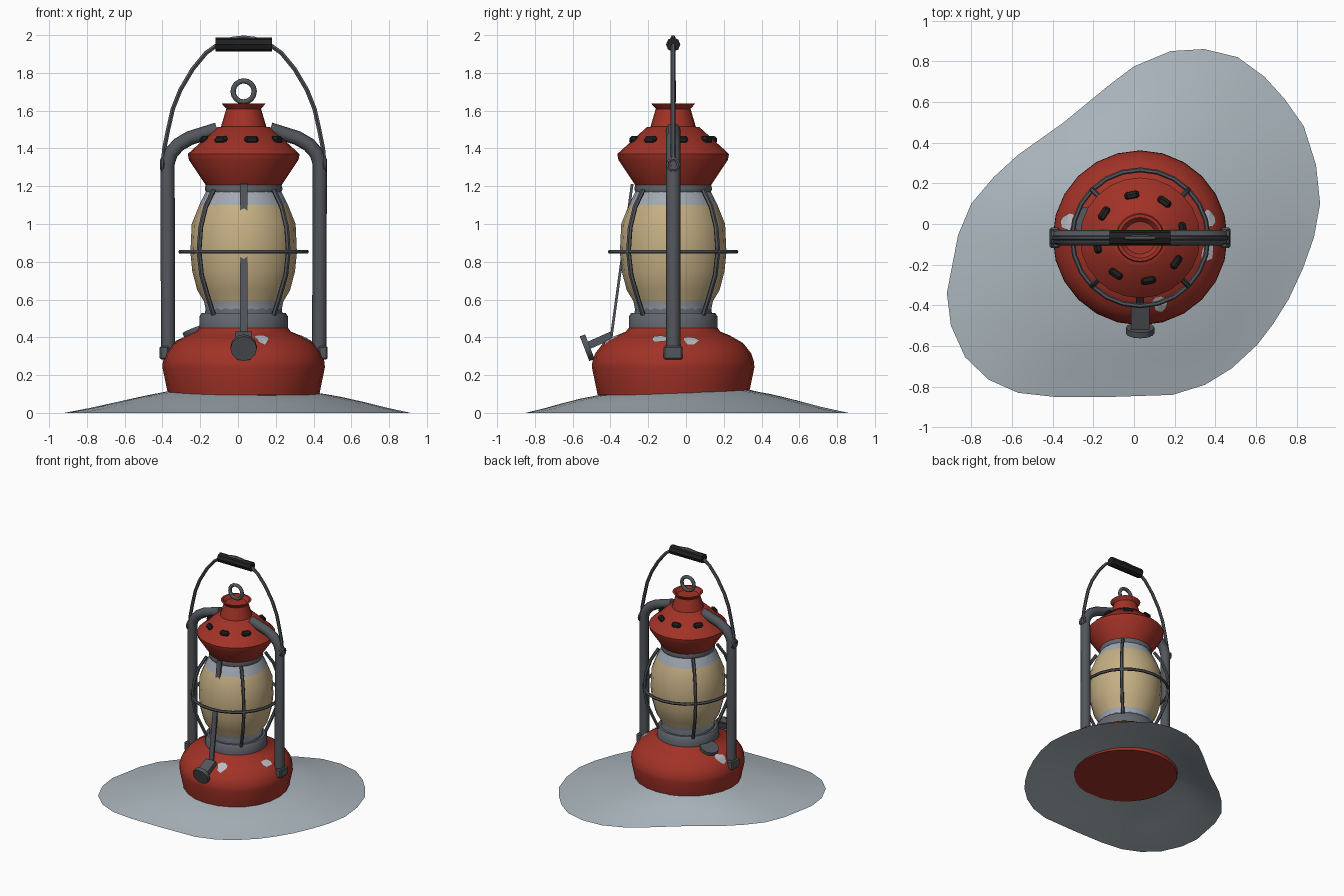
import bpy, bmesh, math, random
from mathutils import Vector, Matrix

random.seed(4)
cube = bpy.data.objects.get("Cube")
if cube:
    bpy.data.objects.remove(cube)

AXIS = Vector((0.03, -0.068, 0))  # centre line of the lantern


def material(name, r, g, b):
    m = bpy.data.materials.new(name)
    m.use_nodes = True
    m.diffuse_color = (r, g, b, 1)
    bsdf = next(n for n in m.node_tree.nodes if n.type == 'BSDF_PRINCIPLED')
    bsdf.inputs["Base Color"].default_value = (r, g, b, 1)
    return m


RED = material("red_paint", 0.36, 0.032, 0.02)
METAL = material("dark_metal", 0.085, 0.092, 0.105)
COLLAR = material("collar_metal", 0.125, 0.135, 0.155)
BLACK = material("black_rubber", 0.015, 0.015, 0.016)
AMBER = material("amber_glass", 0.56, 0.43, 0.23)
FROST = material("frosted_glass", 0.36, 0.40, 0.45)
CHIP = material("bare_chip", 0.48, 0.51, 0.54)
GROUND = material("pale_ground", 0.40, 0.46, 0.50)


def polar(r, a, z):
    return Vector((r * math.cos(a), r * math.sin(a), z))


def finish(obj, mats, angle=None):
    for m in mats:
        obj.data.materials.append(m)
    if angle:
        bpy.ops.object.select_all(action='DESELECT')
        obj.select_set(True)
        bpy.context.view_layer.objects.active = obj
        bpy.ops.object.shade_smooth_by_angle(angle=math.radians(angle))
    return obj


def from_bmesh(name, bm, mats, angle=None, loc=AXIS):
    me = bpy.data.meshes.new(name)
    bm.to_mesh(me)
    bm.free()
    obj = bpy.data.objects.new(name, me)
    bpy.context.collection.objects.link(obj)
    obj.location = loc
    return finish(obj, mats, angle)


def lathe(name, profile, mats, segs=24, angle=35):
    """Revolve (radius, z) points around the centre line."""
    bm = bmesh.new()
    rings = [[bm.verts.new(polar(max(r, 0.0001), math.tau * i / segs, z)) for i in range(segs)]
             for r, z in profile]
    for low, high in zip(rings, rings[1:]):
        for i in range(segs):
            j = (i + 1) % segs
            bm.faces.new((low[i], low[j], high[j], high[i]))
    return from_bmesh(name, bm, mats, angle)


def tube(name, points, radius, mat, sides=8, angle=None, cyclic=False):
    cu = bpy.data.curves.new(name, 'CURVE')
    cu.dimensions = '3D'
    cu.bevel_depth = radius
    cu.bevel_resolution = (sides - 4) // 2
    cu.use_fill_caps = True
    sp = cu.splines.new('POLY')
    sp.points.add(len(points) - 1)
    for p, co in zip(sp.points, points):
        p.co = (*co, 1)
    sp.use_cyclic_u = cyclic
    tmp = bpy.data.objects.new(name + "_path", cu)
    bpy.context.collection.objects.link(tmp)
    deps = bpy.context.evaluated_depsgraph_get()
    me = bpy.data.meshes.new_from_object(tmp.evaluated_get(deps))
    bpy.data.objects.remove(tmp)
    me.name = name
    obj = bpy.data.objects.new(name, me)
    bpy.context.collection.objects.link(obj)
    obj.location = AXIS
    return finish(obj, [mat], angle)


def disc(name, loc, axis, radius, depth, mat, sides=12):
    bm = bmesh.new()
    rot = Vector(axis).to_track_quat('Z', 'Y').to_matrix().to_4x4()
    bmesh.ops.create_cone(bm, cap_ends=True, segments=sides, radius1=radius, radius2=radius,
                          depth=depth, matrix=Matrix.Translation(loc) @ rot)
    return from_bmesh(name, bm, [mat], 40)


def block(name, loc, size, rot, mat, bevel=0.0):
    bm = bmesh.new()
    bmesh.ops.create_cube(bm, size=1, matrix=Matrix.Diagonal((*size, 1)))
    if bevel:
        bmesh.ops.bevel(bm, geom=bm.edges[:], offset=bevel, segments=1, affect='EDGES')
    bm.transform(Matrix.Translation(loc) @ rot)
    return from_bmesh(name, bm, [mat])


def circle(radius, z, n):
    return [polar(radius, math.tau * i / n, z) for i in range(n)]


# Mound of ground around the foot of the lantern
OUTLINE = [(.345, .86), (.18, .85), (0, .775), (-.12, .685), (-.345, .5), (-.57, .34), (-.69, .23),
           (-.8, .1), (-.865, -.055), (-.92, -.34), (-.9, -.5), (-.83, -.655), (-.715, -.765),
           (-.57, -.83), (-.39, -.85), (-.11, -.85), (.19, -.84), (.35, -.79), (.48, -.71),
           (.605, -.595), (.685, -.49), (.76, -.37), (.83, -.22), (.885, -.065), (.915, .1),
           (.895, .29), (.835, .48), (.74, .615), (.64, .725), (.51, .82)]
bm = bmesh.new()
rows = []
for t, h in ((0, 1), (.25, .8), (.5, .54), (.75, .25), (1, 0)):
    row = []
    for x, y in OUTLINE:
        edge = Vector((x, y, 0))
        d = edge - AXIS
        a = math.atan2(d.y, d.x)
        p = (AXIS + polar(0.395, a, 0)).lerp(edge, t)
        p.z = h * (0.109 + 0.015 * math.sin(a) - 0.005 * math.cos(a))
        row.append(bm.verts.new(p))
    rows.append(row)
for inner, outer in zip(rows, rows[1:]):
    for i in range(len(OUTLINE)):
        j = (i + 1) % len(OUTLINE)
        bm.faces.new((inner[i], outer[i], outer[j], inner[j]))
from_bmesh("ground_mound", bm, [GROUND], 60, Vector())

# Fuel tank, collars and hood
TANK = [(0, .095), (.4, .095), (.407, .13), (.43, .24), (.428, .27), (.413, .315), (.37, .37),
        (.3, .41), (.25, .43), (.235, .45), (0, .45)]
lathe("fuel_tank", TANK, [RED])
lathe("lower_collar", [(.2, .44), (.235, .45), (.235, .51), (.222, .53), (.205, .53), (.2, .56), (.18, .56)],
      [COLLAR])
lathe("upper_collar", [(.18, 1.165), (.2, 1.17), (.206, 1.185), (.2, 1.212), (.15, 1.212)], [COLLAR])
lathe("hood", [(0, 1.205), (.2, 1.205), (.29, 1.34), (.296, 1.37), (.28, 1.385), (.14, 1.512), (.12, 1.515),
               (.092, 1.61), (.116, 1.637), (.1, 1.637), (.08, 1.612), (0, 1.612)], [RED])

# Glass globe with frosted rims
globe = lathe("glass_globe", [(.198, .53), (.21, .59), (.246, .65), (.272, .75), (.282, .85), (.275, 1.0),
                              (.235, 1.1), (.195, 1.18)], [AMBER, FROST], 20, 50)
for f in globe.data.polygons:
    f.material_index = int(not 0.59 < f.center.z < 1.1)

# Wire cage
tube("cage_ring", circle(.334, .853, 24), .012, METAL, 6, 50, True)
for k in range(4):
    a = math.radians(45 + 90 * k)
    path = [polar(r, a, z) for r, z in ((.225, .52), (.27, .62), (.315, .73), (.334, .853), (.322, .98),
                                        (.285, 1.09), (.225, 1.18))]
    tube(f"cage_bar_{k + 1}", path, .013, METAL, 6, 50)

# Vents around the hood
for k in range(8):
    a = math.radians(11 + 45 * k)
    tilt = Matrix.Rotation(a, 4, 'Z') @ Matrix.Rotation(math.radians(42), 4, 'Y')
    block(f"vent_{k + 1}", polar(.213, a, 1.447), (.042, .072, .035), tilt, BLACK, .012)

# Side tubes, feet and handle pivots, mirrored
for side, s in (("left", 1), ("right", -1)):
    path = [(s * x, 0, z) for x, z in ((.4, .31), (.403, 1.32), (.385, 1.375), (.345, 1.42),
                                       (.285, 1.455), (.14, 1.5))]
    tube(f"side_tube_{side}", path, .038, METAL)
    block(f"tube_foot_{side}", (s * .42, 0, .318), (.05, .1, .072), Matrix(), METAL, .008)
    loop = [(s * .43, p.x, 1.315 + p.y) for p in circle(.028, 0, 10)]
    tube(f"handle_pivot_{side}", loop, .012, METAL, 6, 50, True)

# Carrying handle and its grip
half = [(.428, 1.31), (.42, 1.4), (.4, 1.5), (.375, 1.61), (.335, 1.71), (.27, 1.82), (.2, 1.905),
        (.13, 1.955), (.06, 1.98)]
arc = [(x, 0, z) for x, z in half]
arc += [(0, 0, 1.987)] + [(-x, 0, z) for x, _, z in reversed(arc)]
tube("carrying_handle", arc, .013, METAL, 6, 50)
disc("handle_grip", (0, 0, 1.95), (1, 0, 0), .038, .3, BLACK, 8)

# Ring on top of the chimney
tube("top_ring", [(p.x, 0, 1.702 + p.y) for p in circle(.056, 0, 16)], .014, METAL, 8, 50, True)

# Wick knob, shaft and lever at the front
disc("wick_knob", (0, -.455, .345), (0, -.93, -.36), .07, .03, METAL)
block("knob_shaft", (0, -.385, .385), (.09, .13, .04), Matrix.Rotation(math.radians(24), 4, 'X'), METAL)
low, high = Vector((0, -.328, .4)), Vector((0, -.217, 1.212))
lean = (high - low).to_track_quat('Z', 'Y').to_matrix().to_4x4()
block("wick_lever", (low + high) / 2, (.04, .014, (high - low).length), lean, METAL)

# Filler cap on the tank shoulder
disc("filler_cap", (-.25, .08, .43), (-.35, .1, .93), .073, .035, METAL, 14)


def shoulder(r):
    """Height of the tank shoulder at a radius."""
    pts = TANK[5:9]
    for (r1, z1), (r2, z2) in zip(pts, pts[1:]):
        if r >= r2:
            return z1 + (z2 - z1) * (r1 - r) / (r1 - r2)
    return pts[-1][1]


# Chipped paint on the shoulder
for k, (deg, r) in enumerate(((17, .352), (-11, .338), (-73, .342), (168, .365))):
    bm = bmesh.new()
    spots = [(0, 0)]
    for i in range(9):
        a, w = math.tau * i / 9, random.uniform(.65, 1.2)
        spots.append((.036 * w * math.cos(a), .13 * w * math.sin(a)))
    vs = [bm.verts.new(polar(r + dr, math.radians(deg) + da, shoulder(r + dr) + .006)) for dr, da in spots]
    for i in range(1, 10):
        bm.faces.new((vs[0], vs[i], vs[i % 9 + 1]))
    from_bmesh(f"paint_chip_{k + 1}", bm, [CHIP])
